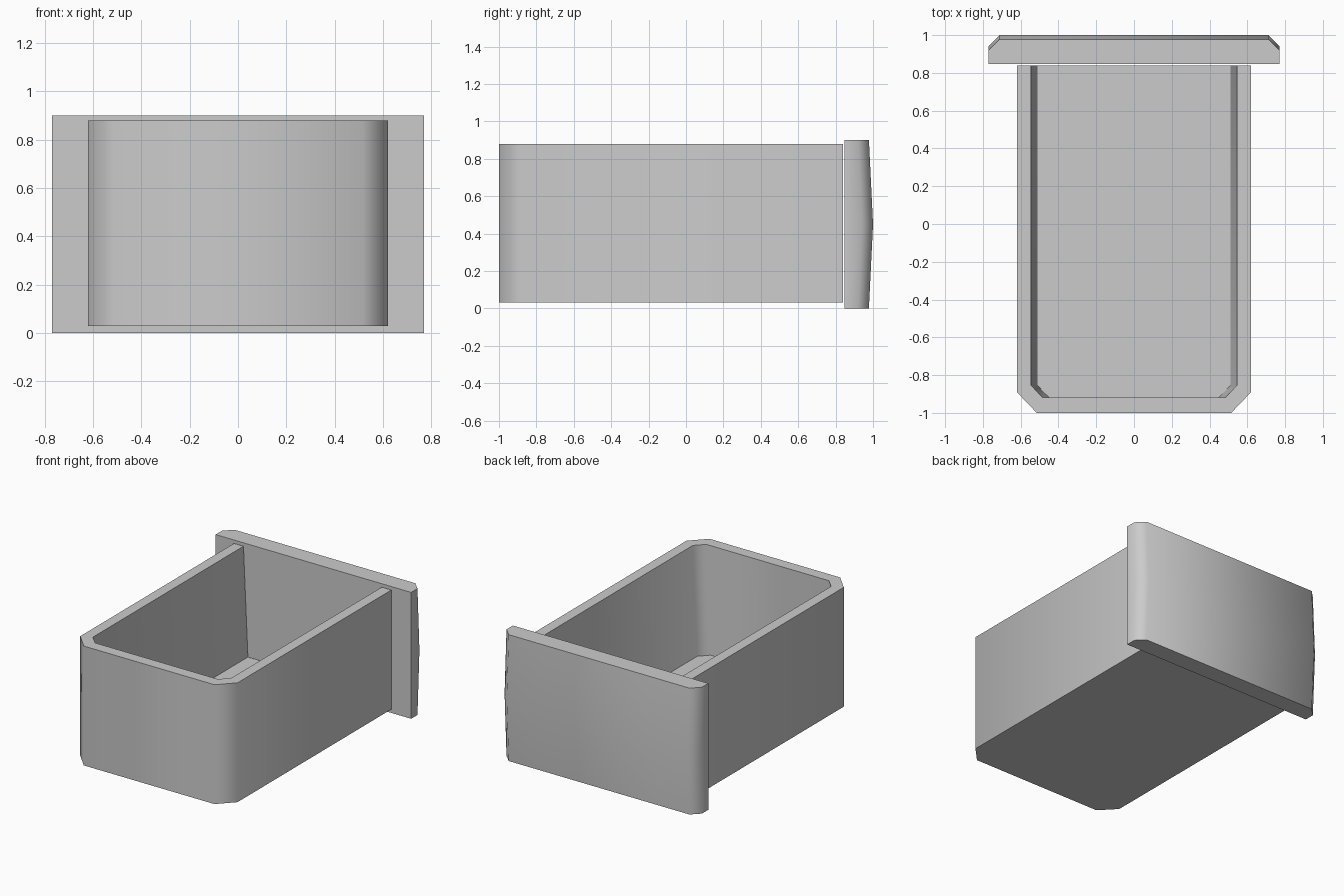
import bpy
import bmesh

if "Cube" in bpy.data.objects:
    bpy.data.objects.remove(bpy.data.objects["Cube"])

grey = bpy.data.materials.new("plain grey")
grey.diffuse_color = (0.6, 0.6, 0.6, 1)
grey.use_nodes = True
grey.node_tree.nodes["Principled BSDF"].inputs["Base Color"].default_value = grey.diffuse_color


def mirrored(half):
    """Complete an outline from its +x half, listed from one end to the other."""
    return half + [(-x, y) for x, y in reversed(half)]


def finish(bm, name):
    bmesh.ops.recalc_face_normals(bm, faces=bm.faces)
    mesh = bpy.data.meshes.new(name)
    bm.to_mesh(mesh)
    bm.free()
    mesh.materials.append(grey)
    obj = bpy.data.objects.new(name, mesh)
    bpy.context.collection.objects.link(obj)
    bpy.ops.object.select_all(action='DESELECT')
    obj.select_set(True)
    bpy.context.view_layer.objects.active = obj
    bpy.ops.object.shade_smooth_by_angle(angle=0.9)


def ring(bm, outline, z):
    return [bm.verts.new((x, y, z)) for x, y in outline]


def bridge(bm, a, b, closed=True):
    n = len(a)
    for i in range(n if closed else n - 1):
        j = (i + 1) % n
        bm.faces.new((a[i], a[j], b[j], b[i]))


# Drawer box: chamfered far corners, tapering inside, open towards the panel
bm = bmesh.new()
outer = mirrored([(0.62, 0.84), (0.62, -0.89), (0.515, -1.0)])
inner_top = mirrored([(0.545, 0.84), (0.545, -0.855), (0.483, -0.918)])
inner_low = mirrored([(0.51, 0.84), (0.51, -0.855), (0.45, -0.918)])
o_low = ring(bm, outer, 0.03)
o_top = ring(bm, outer, 0.88)
i_top = ring(bm, inner_top, 0.88)
i_low = ring(bm, inner_low, 0.10)
bridge(bm, o_low, o_top, False)
bridge(bm, o_top, i_top, False)
bridge(bm, i_top, i_low, False)
bm.faces.new(o_low)
bm.faces.new(i_low)
# U-shaped end of the walls and floor
bm.faces.new((o_low[0], o_top[0], i_top[0], i_low[0]))
bm.faces.new((o_low[-1], o_top[-1], i_top[-1], i_low[-1]))
bm.faces.new((o_low[0], i_low[0], i_low[-1], o_low[-1]))
finish(bm, "drawer_box")

# Drawer panel: chamfered sides, face bulging at mid height
bm = bmesh.new()
rings = []
for z, bulge in ((0, 0), (0.45, 0.022), (0.90, 0)):
    outline = mirrored([(0.77, 0.848), (0.77, 0.92 + bulge), (0.712, 0.978 + bulge)])
    rings.append(ring(bm, outline, z))
bridge(bm, rings[0], rings[1])
bridge(bm, rings[1], rings[2])
bm.faces.new(rings[0])
bm.faces.new(rings[2])
finish(bm, "drawer_panel")
